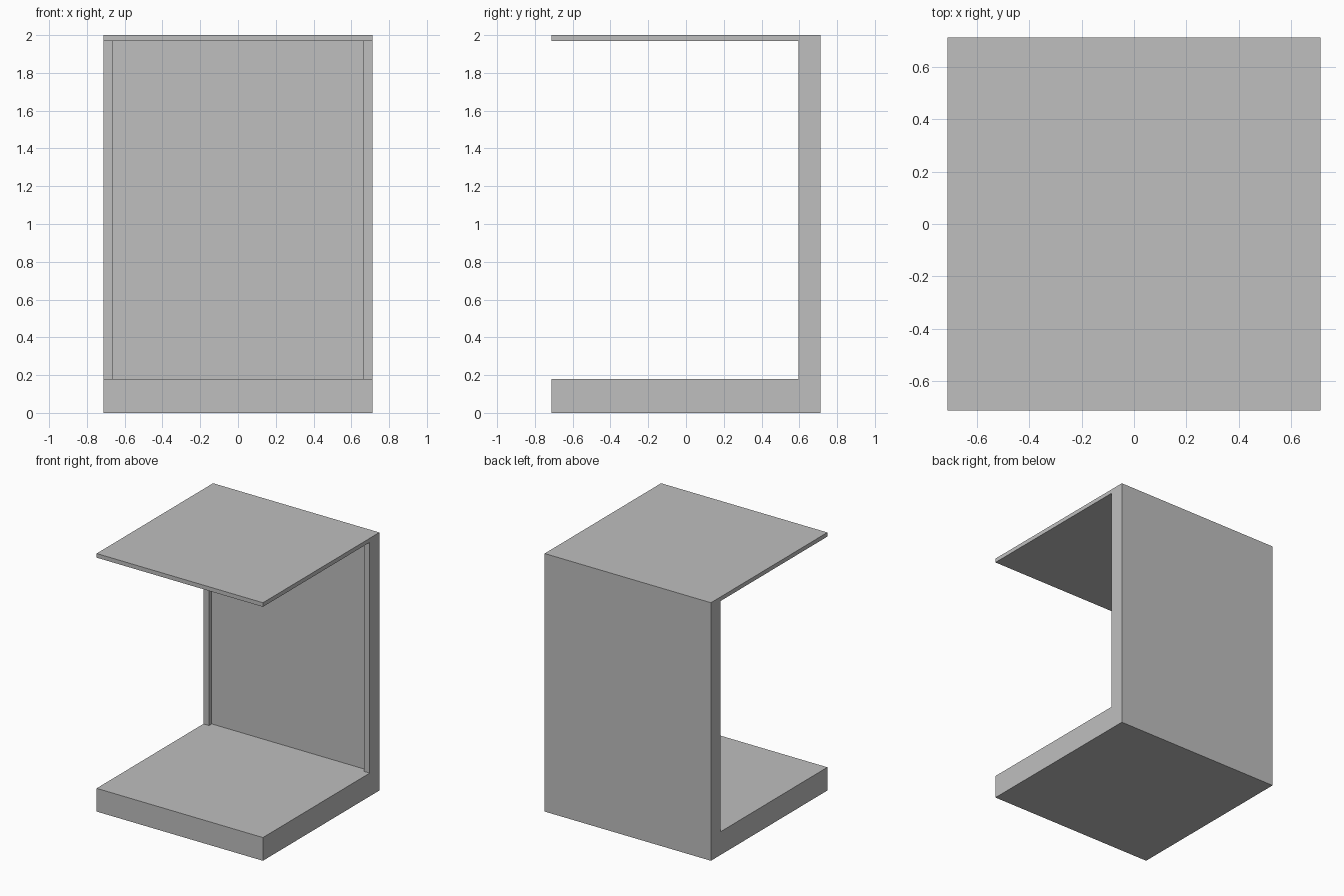
import bpy
import bmesh
from mathutils import Vector

HALF = 0.713          # half width and half depth
HEIGHT = 2.0
BASE_TOP = 0.18       # top of the thick base
ROOF_UNDER = 1.968    # underside of the thin roof
BACK_FRONT = 0.595    # front face of the side posts
POST_INNER = 0.665    # inner edge of the side posts
RECESS = 0.033        # depth of the recessed back panel

cube = bpy.data.objects.get("Cube")
if cube:
    bpy.data.objects.remove(cube, do_unlink=True)

# Single grey finish
grey = bpy.data.materials.new("plain_grey")
colour = (0.52, 0.52, 0.52, 1.0)
grey.use_nodes = True
grey.diffuse_color = colour
for node in grey.node_tree.nodes:
    if node.type == 'BSDF_PRINCIPLED':
        node.inputs["Base Color"].default_value = colour

# C-shaped side profile (y, z), extruded across the width
profile = [
    (-HALF, 0), (HALF, 0), (HALF, HEIGHT), (-HALF, HEIGHT),
    (-HALF, ROOF_UNDER), (BACK_FRONT, ROOF_UNDER),
    (BACK_FRONT, BASE_TOP), (-HALF, BASE_TOP),
]
bm = bmesh.new()
side = bm.faces.new([bm.verts.new((-HALF, y, z)) for y, z in profile])
across = bmesh.ops.extrude_face_region(bm, geom=[side], use_keep_orig=True)
moved = [g for g in across["geom"] if isinstance(g, bmesh.types.BMVert)]
bmesh.ops.translate(bm, verts=moved, vec=(2 * HALF, 0, 0))
bmesh.ops.recalc_face_normals(bm, faces=bm.faces[:])

# Cut along the post edges, then push the panel between them back
for x in (-POST_INNER, POST_INNER):
    bmesh.ops.bisect_plane(bm, geom=bm.verts[:] + bm.edges[:] + bm.faces[:],
                           plane_co=(x, 0, 0), plane_no=(1, 0, 0))
target = Vector((0, BACK_FRONT, (BASE_TOP + ROOF_UNDER) / 2))
panel = min(bm.faces, key=lambda f: (f.calc_center_median() - target).length)
pushed = bmesh.ops.extrude_face_region(bm, geom=[panel])
moved = [g for g in pushed["geom"] if isinstance(g, bmesh.types.BMVert)]
bmesh.ops.translate(bm, verts=moved, vec=(0, RECESS, 0))
if panel.is_valid:
    bmesh.ops.delete(bm, geom=[panel], context='FACES_ONLY')

# Merge coplanar pieces back into clean flat faces
bmesh.ops.dissolve_limit(bm, angle_limit=0.01, verts=bm.verts[:], edges=bm.edges[:])
bmesh.ops.recalc_face_normals(bm, faces=bm.faces[:])

mesh = bpy.data.meshes.new("open_cabinet_frame")
bm.to_mesh(mesh)
bm.free()
mesh.materials.append(grey)
frame = bpy.data.objects.new("open_cabinet_frame", mesh)
bpy.context.collection.objects.link(frame)
